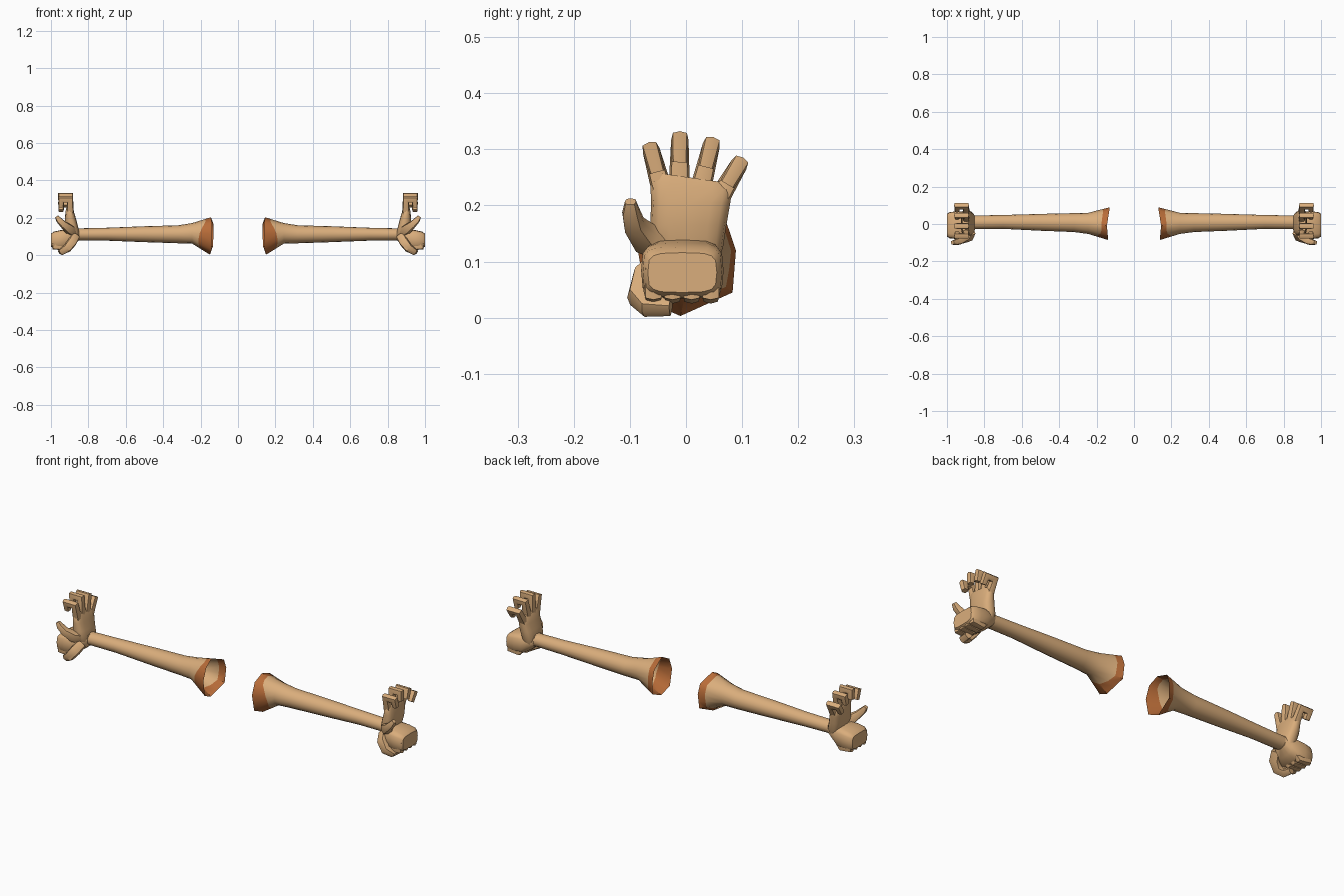
import bpy, bmesh, math
from mathutils import Vector as V

if "Cube" in bpy.data.objects:
    bpy.data.objects.remove(bpy.data.objects["Cube"])


def material(name, rgb):
    m = bpy.data.materials.new(name)
    m.diffuse_color = (*rgb, 1)
    m.use_nodes = True
    m.node_tree.nodes["Principled BSDF"].inputs["Base Color"].default_value = m.diffuse_color
    return m


SKIN = material("tan skin", (0.70, 0.42, 0.20))
CUFF = material("rust brown", (0.48, 0.15, 0.04))


def section(c, u, v, n=12, p=0.7):
    """Rounded-square cross-section, starting at +v and turning towards +u."""
    pts = []
    for i in range(n):
        a = 2 * math.pi * i / n
        s, k = math.sin(a), math.cos(a)
        f = lambda t: math.copysign(abs(t) ** p, t) if abs(t) > 1e-6 else 0
        pts.append(V(c) + V(u) * f(s) + V(v) * f(k))
    return pts


def loft(name, rings, cap_start=True, cap_end=True, cuff_bands=0, angle=45):
    bm = bmesh.new()
    vs = [[bm.verts.new(p) for p in r] for r in rings]
    n = len(vs[0])
    for k in range(len(vs) - 1):
        for i in range(n):
            j = (i + 1) % n
            f = bm.faces.new((vs[k][i], vs[k][j], vs[k + 1][j], vs[k + 1][i]))
            f.material_index = 1 if k < cuff_bands else 0
    if cap_start:
        bm.faces.new(vs[0])
    if cap_end:
        bm.faces.new(vs[-1])
    bmesh.ops.recalc_face_normals(bm, faces=bm.faces)
    me = bpy.data.meshes.new(name)
    bm.to_mesh(me)
    bm.free()
    me.materials.append(SKIN)
    me.materials.append(CUFF)
    ob = bpy.data.objects.new(name, me)
    bpy.context.collection.objects.link(ob)
    mir = ob.modifiers.new("mirror", 'MIRROR')
    mir.use_axis = (True, False, False)
    bpy.ops.object.select_all(action='DESELECT')
    ob.select_set(True)
    bpy.context.view_layer.objects.active = ob
    bpy.ops.object.shade_smooth_by_angle(angle=math.radians(angle))
    return ob


def digit(name, path, radii, side, n=8):
    """Finger along a path; side is the sideways direction of the finger."""
    path = [V(p) for p in path]
    rings = []
    for i, p in enumerate(path):
        a = p - path[i - 1] if i else path[1] - p
        b = path[i + 1] - p if i < len(path) - 1 else a
        t = (a.normalized() + b.normalized()).normalized()
        u = (V(side) - t * t.dot(V(side))).normalized()
        w = t.cross(u)
        stretch = 1 / max(0.6, t.dot(a.normalized()))
        rings.append(section(p, u * radii[i], w * radii[i] * stretch, n, 0.65))
    return loft(name, rings)


def yz_ring(x, y0, y1, z0, z1, n=16, p=0.8, lean=0.0):
    """Ring across x."""
    return section((x, (y0 + y1) / 2, (z0 + z1) / 2), (0, (y1 - y0) / 2, 0),
                   (lean, 0, (z1 - z0) / 2), n, p)


# Arm with a ragged, open shoulder end
rim = [V(p) for p in ((0.145, -0.01, 0.203), (0.132, 0.072, 0.17), (0.13, 0.089, 0.12),
                      (0.135, 0.083, 0.045), (0.15, -0.01, 0.003), (0.142, -0.07, 0.03),
                      (0.14, -0.085, 0.115), (0.14, -0.062, 0.175))]
rim16 = []
for i, p in enumerate(rim):
    rim16 += [p, (p + rim[(i + 1) % 8]) / 2]
neck = yz_ring(0.245, -0.053, 0.06, 0.062, 0.172, p=1)
band = []
for i in range(16):
    a = 2 * math.pi * i / 16
    front = max(0, -math.sin(a) * 0.8 - math.cos(a) * 0.5)
    band.append(rim16[i].lerp(neck[i], 0.3 + 0.4 * front))
loft("arm", [rim16, band, neck,
             yz_ring(0.32, -0.043, 0.058, 0.064, 0.160, p=1),
             yz_ring(0.50, -0.036, 0.054, 0.070, 0.155, p=1),
             yz_ring(0.70, -0.026, 0.048, 0.078, 0.147, p=1),
             yz_ring(0.88, -0.028, 0.045, 0.080, 0.143, p=1)],
     cap_start=False, cuff_bands=1)


# Open hand: palm rises from the wrist and faces outwards
def palm_ring(x, y0, y1, z, thick, tilt=0.0):
    return section((x, (y0 + y1) / 2, z), (0, (y1 - y0) / 2, tilt), (thick, 0, 0), 16, 0.7)


loft("open_palm", [palm_ring(0.882, -0.035, 0.05, 0.085, 0.026),
                   palm_ring(0.882, -0.058, 0.066, 0.125, 0.034),
                   palm_ring(0.892, -0.064, 0.072, 0.165, 0.034),
                   palm_ring(0.897, -0.062, 0.079, 0.205, 0.028),
                   palm_ring(0.900, -0.064, 0.082, 0.235, 0.022, -0.008),
                   palm_ring(0.902, -0.050, 0.062, 0.250, 0.016, -0.008)])

# Hooked fingers of the open hand: base (y, z), top (y, z)
fingers = {"index": ((-0.042, 0.225), (-0.062, 0.298)),
           "middle": ((-0.012, 0.235), (-0.011, 0.317)),
           "ring": ((0.026, 0.230), (0.045, 0.307)),
           "little": ((0.060, 0.215), (0.094, 0.272))}
for nm, (b, t) in fingers.items():
    d = V((0, t[0] - b[0], t[1] - b[1])).normalized()
    side = V((0, d.z, -d.y))
    base, top = V((0.897, *b)), V((0.898, *t))
    tip = top + V((0.048, 0, 0))
    digit("open_" + nm + "_finger",
          [base, base.lerp(top, 0.55), top, tip, tip - d * 0.040],
          [0.019, 0.017, 0.0155, 0.0155, 0.014], side)

# Open thumb
digit("open_thumb", [(0.885, -0.035, 0.125), (0.905, -0.070, 0.140), (0.935, -0.092, 0.165),
                     (0.957, -0.098, 0.188), (0.970, -0.099, 0.207)],
      [0.026, 0.026, 0.019, 0.016, 0.010], (0, 1, -0.2))

# Fist: back of hand running outwards
loft("fist", [yz_ring(0.850, -0.030, 0.046, 0.080, 0.143),
              yz_ring(0.880, -0.060, 0.058, 0.055, 0.143),
              yz_ring(0.910, -0.078, 0.066, 0.036, 0.140, p=0.6),
              yz_ring(0.950, -0.080, 0.067, 0.034, 0.134, p=0.5),
              yz_ring(0.985, -0.077, 0.064, 0.036, 0.126, p=0.45),
              yz_ring(0.999, -0.068, 0.055, 0.045, 0.116, p=0.5)])

# Fist fingertips tucked underneath
for i in range(4):
    y = -0.058 + i * 0.034
    digit("tucked_finger_%d" % (i + 1),
          [(0.978, y, 0.090), (0.975, y, 0.048), (0.930, y, 0.042), (0.910, y, 0.060)],
          [0.018, 0.018, 0.016, 0.012], (0, 1, 0))

# Fist thumb folded across the underside
digit("fist_thumb", [(0.872, -0.040, 0.100), (0.888, -0.070, 0.070), (0.912, -0.080, 0.038),
                     (0.938, -0.066, 0.023), (0.945, -0.027, 0.021)],
      [0.024, 0.026, 0.023, 0.019, 0.016], (0.6, 0, 0.6))
